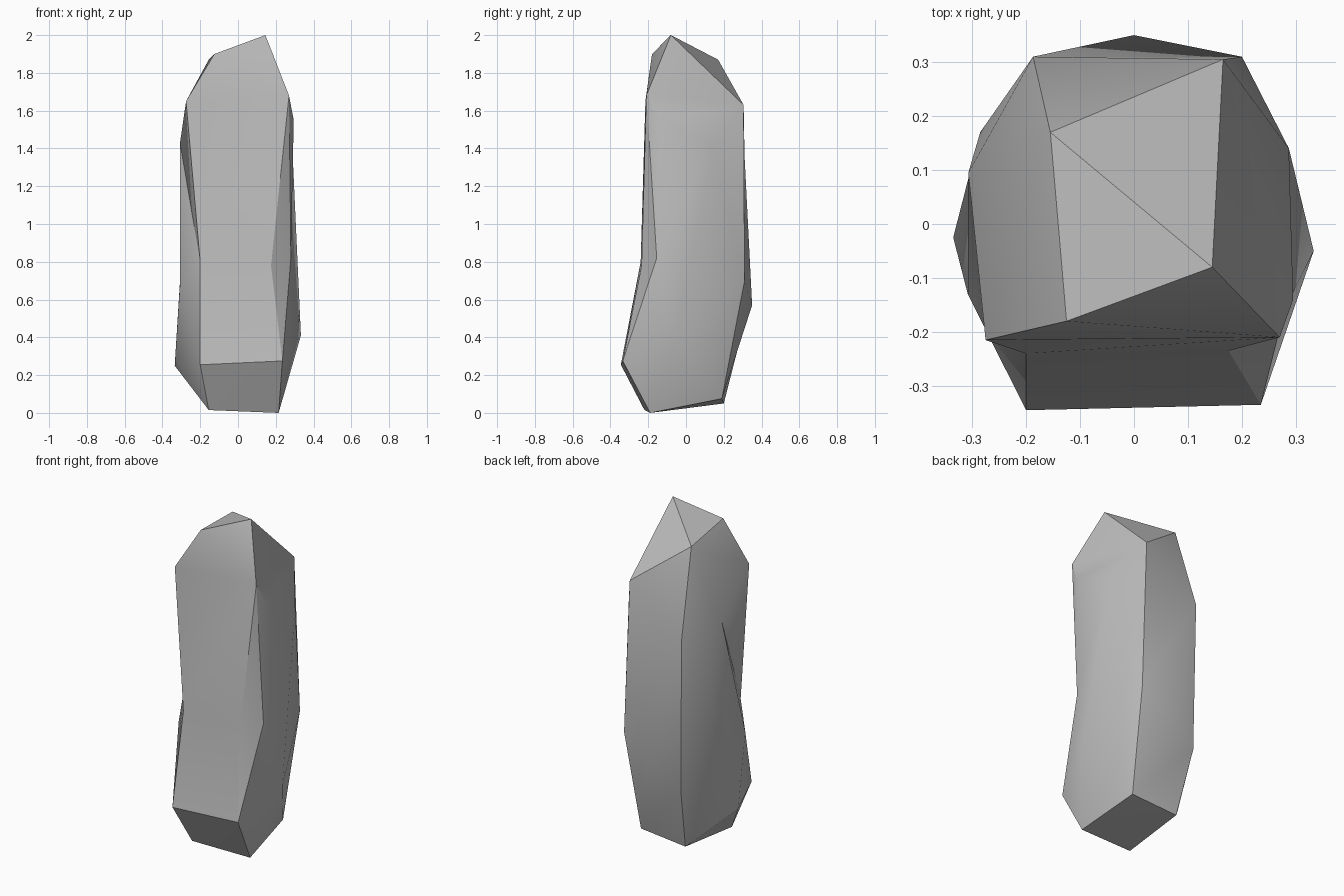
import bpy
import bmesh
import math

cube = bpy.data.objects.get("Cube")
if cube:
    bpy.data.objects.remove(cube, do_unlink=True)

# Single grey stone material
stone = bpy.data.materials.new("stone_grey")
stone.use_nodes = True
grey = (0.5, 0.5, 0.5, 1.0)
stone.diffuse_color = grey
stone.node_tree.nodes["Principled BSDF"].inputs["Base Color"].default_value = grey

# Chipped corners of the standing stone
corners = {
    # crown
    "peak": (.145, -.08, 2), "crown_front": (-.125, -.18, 1.9), "crown_back": (-.155, .17, 1.87),
    # front ridges, left and right of the front face
    "brow_a": (-.275, -.215, 1.65), "waist_a": (-.2, -.24, .8),
    "toe_a": (-.2, -.345, .255), "foot_a": (-.155, -.22, .015),
    "brow_b": (.27, -.21, 1.68), "waist_b": (.175, -.235, .78),
    "toe_b": (.235, -.335, .275), "foot_b": (.215, -.19, 0),
    # +x flank
    "chip_top": (.295, -.14, 1.55), "chip_low": (.28, -.155, .82),
    "flank_top": (.287, .14, 1.42), "flank_low": (.333, -.05, .41),
    # back
    "shoulder": (.165, .305, 1.63), "spine": (.2, .31, .7), "bulge": (0, .35, .57),
    "heel_b": (.17, .19, .075),
    "nape": (-.187, .31, 1.36), "back_low": (-.175, .3, .44), "heel_a": (-.136, .2, .05),
    # -x flank
    "side_top": (-.307, .095, 1.43), "side_mid": (-.285, .17, 1.05),
    "dent": (-.308, -.13, .67), "side_low": (-.335, -.025, .25),
}

# Pairs of ridge lines running down the stone, each pair bounding one side
sides = [
    # front
    ("crown_front brow_a waist_a toe_a foot_a", "peak brow_b waist_b toe_b foot_b"),
    # chipped front corner
    ("brow_b waist_b toe_b", "brow_b chip_top chip_low toe_b"),
    # +x flank
    ("peak brow_b chip_top chip_low toe_b foot_b", "peak shoulder flank_top flank_low foot_b"),
    ("shoulder flank_top flank_low foot_b heel_b", "shoulder spine heel_b"),
    # back
    ("spine bulge heel_b", "spine heel_b"),
    ("peak shoulder spine bulge heel_b", "peak crown_back nape back_low heel_a"),
    # -x flank
    ("crown_back nape back_low heel_a", "crown_back side_top side_mid side_low foot_a heel_a"),
    ("side_top side_mid side_low", "side_top dent side_low"),
    ("crown_back side_top dent side_low foot_a", "crown_front brow_a waist_a toe_a foot_a"),
    # underside
    ("foot_b foot_a", "heel_b heel_a"),
]

bm = bmesh.new()
verts = {name: bm.verts.new(co) for name, co in corners.items()}


def add_face(*names):
    if len(set(names)) == 3:
        bm.faces.new([verts[n] for n in names])


def fill_between(left, right):
    """Zip two ridge lines together, always stepping to the higher next corner."""
    left, right = left.split(), right.split()
    a, b = left.pop(0), right.pop(0)
    while left or right:
        step_left = left and (not right or corners[left[0]][2] >= corners[right[0]][2])
        if step_left:
            nxt = left.pop(0)
            add_face(a, b, nxt)
            a = nxt
        else:
            nxt = right.pop(0)
            add_face(a, b, nxt)
            b = nxt


for left, right in sides:
    fill_between(left, right)
# Cap of the crown
add_face("peak", "crown_front", "crown_back")
bmesh.ops.recalc_face_normals(bm, faces=bm.faces[:])

mesh = bpy.data.meshes.new("standing_stone")
bm.to_mesh(mesh)
bm.free()
mesh.materials.append(stone)
rock = bpy.data.objects.new("standing_stone", mesh)
bpy.context.collection.objects.link(rock)

# Soft facets with crisp ridges
bpy.ops.object.select_all(action='DESELECT')
rock.select_set(True)
bpy.context.view_layer.objects.active = rock
bpy.ops.object.shade_smooth_by_angle(angle=math.radians(30))
